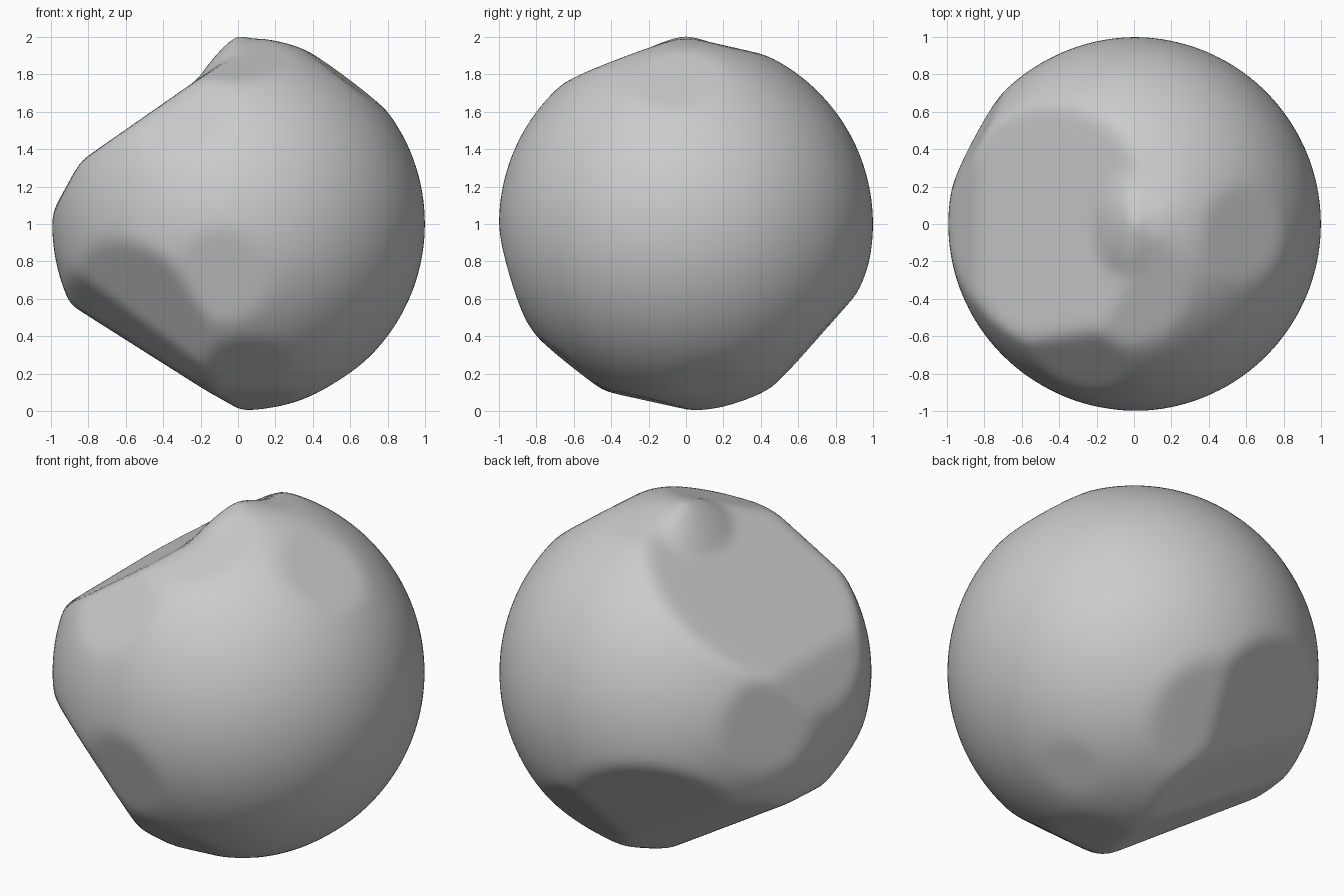
import bpy, bmesh
from math import hypot
from mathutils import Vector

if "Cube" in bpy.data.objects:
    bpy.data.objects.remove(bpy.data.objects["Cube"])

# Planes that shave flat patches off a unit ball: (normal, distance from the ball's centre)
CUTS = [
    ((-0.572, 0.00, 0.821), 0.757),   # large upper-left face
    ((-0.87, 0.00, 0.48), 0.90),      # left shoulder below it
    ((-0.528, 0.02, -0.849), 0.84),   # large lower-left face
    ((-0.45, 0.42, -0.79), 0.85),     # its continuation to the back
    ((-0.56, -0.65, -0.50), 0.90),    # front-left lower face
    ((-0.62, -0.35, -0.70), 0.87),    # its continuation to the left
    ((0.60, -0.05, 0.80), 0.965),     # upper-right face
    ((-0.05, -0.354, 0.93), 0.94),    # upper-front face
    ((0.05, 0.23, 0.97), 0.98),       # upper-back face
    ((0.05, 0.74, -0.67), 0.935),     # back lower face
    ((-0.32, 0.75, -0.57), 0.875),    # back-left lower face
    ((-0.87, 0.46, 0.08), 0.955),     # back-left face
    ((-0.32, -0.72, 0.61), 0.955),    # front-left upper face
    ((-0.10, -0.95, -0.28), 0.965),   # front face
    ((0.05, -0.23, -0.97), 0.965),    # under-front face
    ((0.05, -0.62, -0.78), 0.97),     # front lower face
    ((0.53, 0.10, -0.84), 0.985),     # under-right face
]
CUTS = [(Vector(n).normalized(), d) for n, d in CUTS]


def radius(direction):
    """Distance from centre to the surface of the shaved ball."""
    r = 1.0 if direction.x > 0 else 1.0 + 0.012 * max(direction.x, -0.5)
    for normal, dist in CUTS:
        facing = normal.dot(direction)
        if facing > 0:
            r = min(r, dist / facing)
    if direction.z > 0.7:             # small ridge left standing at the top pole
        x = direction.x * (0.8 if direction.x < 0 else 0.3)
        r = max(r, 1.015 - hypot(x, 0.25 * direction.y))
    return r


# Boulder: fine ball pulled in to the planes, then softened slightly
bm = bmesh.new()
bmesh.ops.create_icosphere(bm, subdivisions=6, radius=1)
for v in bm.verts:
    d = v.co.normalized()
    v.co = d * radius(d)
for _ in range(4):
    bmesh.ops.smooth_vert(bm, verts=bm.verts, factor=0.5,
                          use_axis_x=True, use_axis_y=True, use_axis_z=True)
for v in bm.verts:
    v.co.z += 1
for f in bm.faces:
    f.smooth = True
mesh = bpy.data.meshes.new("boulder")
bm.to_mesh(mesh)
bm.free()
boulder = bpy.data.objects.new("boulder", mesh)
bpy.context.collection.objects.link(boulder)
